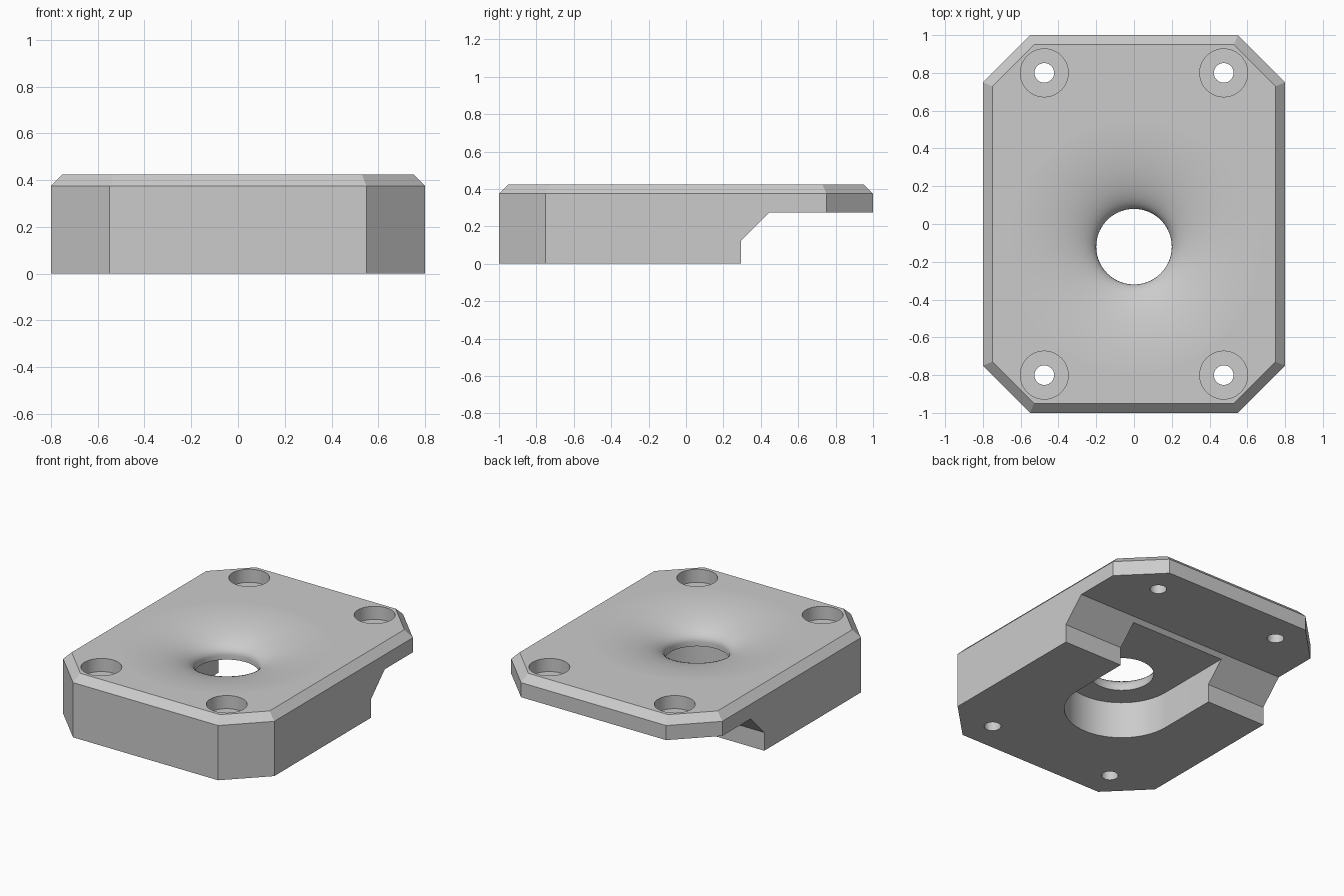
import bpy, bmesh
from math import sin, cos, pi, radians

if "Cube" in bpy.data.objects:
    bpy.data.objects.remove(bpy.data.objects["Cube"], do_unlink=True)

HOLE_Y = -0.12
TOP = 0.425


def loft(name, rings):
    """Closed solid from a stack of equal-length rings."""
    bm = bmesh.new()
    loops = [[bm.verts.new(p) for p in ring] for ring in rings]
    n = len(loops[0])
    for a, b in zip(loops, loops[1:]):
        for i in range(n):
            j = (i + 1) % n
            bm.faces.new((a[i], a[j], b[j], b[i]))
    bm.faces.new(loops[0][::-1])
    bm.faces.new(loops[-1])
    bmesh.ops.recalc_face_normals(bm, faces=bm.faces)
    mesh = bpy.data.meshes.new(name)
    bm.to_mesh(mesh)
    bm.free()
    obj = bpy.data.objects.new(name, mesh)
    bpy.context.collection.objects.link(obj)
    return obj


def octagon(inset, z):
    x, y = 0.8 - inset, 1.0 - inset
    cx, cy = 0.55 - inset * 0.414, 0.75 - inset * 0.414
    return [(cx, -y, z), (x, -cy, z), (x, cy, z), (cx, y, z),
            (-cx, y, z), (-x, cy, z), (-x, -cy, z), (-cx, -y, z)]


def lathe(name, x, y, profile, n):
    return loft(name, [[(x + r * cos(2 * pi * i / n), y + r * sin(2 * pi * i / n), z)
                        for i in range(n)] for r, z in profile])


def cut(body, cutter):
    cutter.hide_render = True
    mod = body.modifiers.new("cut", 'BOOLEAN')
    mod.operation = 'DIFFERENCE'
    mod.solver = 'EXACT'
    mod.object = cutter
    bpy.context.view_layer.objects.active = body
    bpy.ops.object.modifier_apply(modifier=mod.name)
    bpy.data.objects.remove(cutter, do_unlink=True)


# Octagonal block with chamfered top edge
body = loft("mounting_block", [octagon(0, 0), octagon(0, 0.375), octagon(0.05, TOP)])

# Stepped underside at the back
step = [(0.295, -0.2), (0.295, 0.125), (0.445, 0.275), (1.2, 0.275), (1.2, -0.2)]
cut(body, loft("step_cutter", [[(x, y, z) for y, z in step] for x in (-1, 1)]))

# U-shaped pocket below, open to the back
R = 0.355
arc = [(R * cos(pi + pi * i / 32), HOLE_Y + R * sin(pi + pi * i / 32)) for i in range(33)]
outline = arc + [(R, 0.9), (-R, 0.9)]
cut(body, loft("pocket_cutter", [[(x, y, z) for x, y in outline] for z in (-0.2, 0.25)]))

# Flared funnel with a short straight throat
flare = [(0.7 - 0.5 * cos(t), 0.28 + 0.1455 * sin(t))
         for t in (pi / 2 * i / 16 for i in range(17))]
cut(body, lathe("funnel_cutter", 0, HOLE_Y, [(0.2, 0.1)] + flare + [(0.7, 0.6)], 72))

# Counterbored screw holes
bore = [(0.052, -0.2), (0.052, 0.335), (0.127, 0.335), (0.127, 0.6)]
for sx in (-1, 1):
    for sy in (-1, 1):
        cut(body, lathe("screw_cutter", sx * 0.475, sy * 0.8, bore, 40))

# Smooth curved walls, keep level faces flat
bpy.ops.object.select_all(action='DESELECT')
body.select_set(True)
bpy.context.view_layer.objects.active = body
bpy.ops.object.shade_smooth_by_angle(angle=radians(25))
for poly in body.data.polygons:
    if abs(poly.normal.z) > 0.99999:
        poly.use_smooth = False

# Single grey finish
grey = bpy.data.materials.new("plain_grey")
grey.use_nodes = True
color = (0.6, 0.6, 0.6, 1)
grey.diffuse_color = color
grey.node_tree.nodes["Principled BSDF"].inputs["Base Color"].default_value = color
body.data.materials.clear()
body.data.materials.append(grey)
